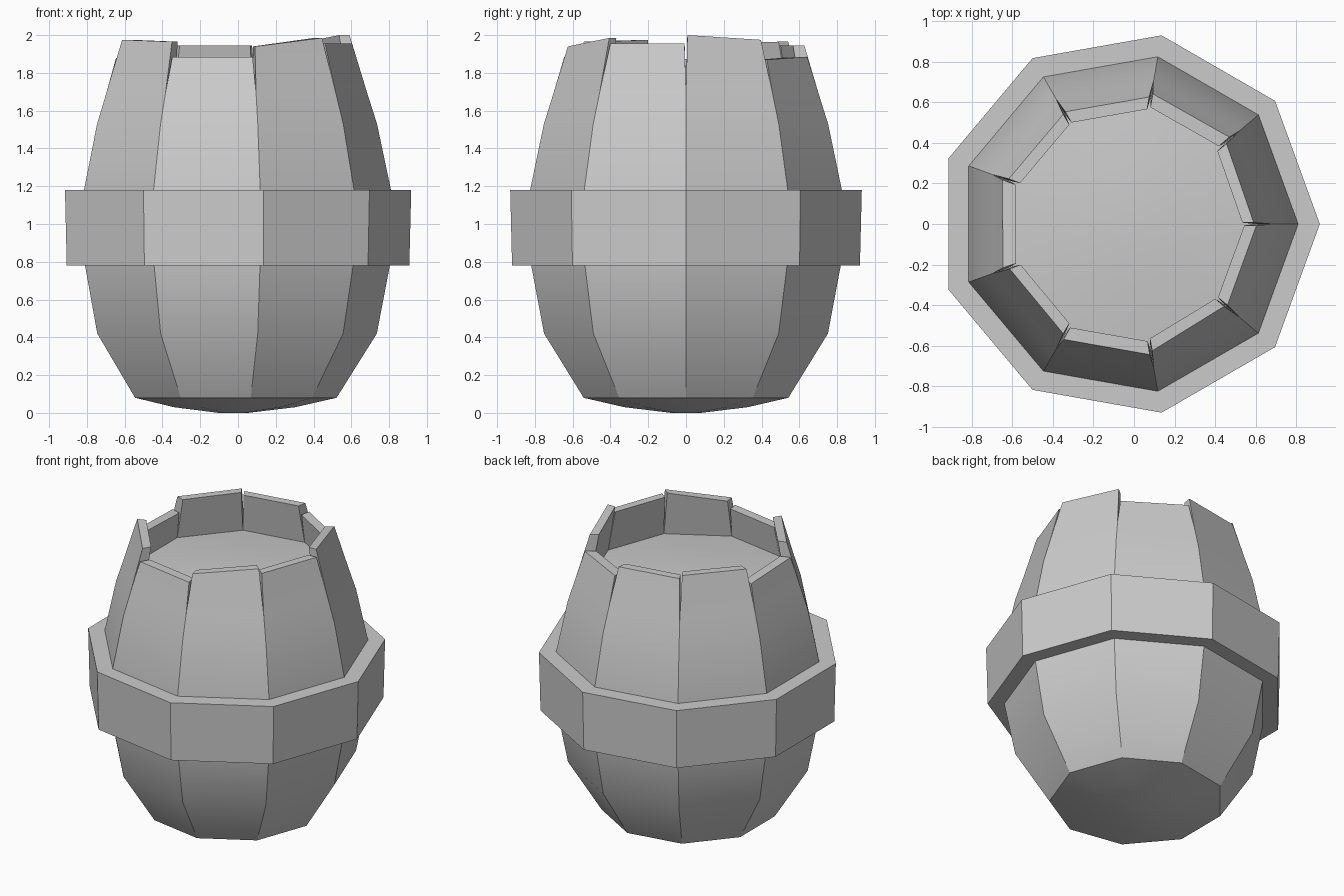
import bpy, math

if "Cube" in bpy.data.objects:
    bpy.data.objects.remove(bpy.data.objects["Cube"])

N = 9
STEP = 360 / N
CX = -0.028  # nine-sided shape is shifted so its bounds are centred


def point(r, deg, z):
    a = math.radians(deg)
    return (CX + r * math.cos(a), r * math.sin(a), z)


def make(name, verts, faces, angle=28):
    me = bpy.data.meshes.new(name)
    me.from_pydata(verts, [], faces)
    me.update()
    ob = bpy.data.objects.new(name, me)
    bpy.context.collection.objects.link(ob)
    bpy.ops.object.select_all(action='DESELECT')
    ob.select_set(True)
    bpy.context.view_layer.objects.active = ob
    bpy.ops.object.shade_smooth_by_angle(angle=math.radians(angle))
    return ob


def lathe(name, profile, closed=False, up=True):
    """Nine-sided revolve of (radius, z) points; open profiles get an end cap."""
    n = len(profile)
    verts = [point(r, i * STEP, z) for r, z in profile for i in range(N)]
    faces = []
    for k in range(n if closed else n - 1):
        for i in range(N):
            j, m = (i + 1) % N, (k + 1) % n
            f = (k * N + i, k * N + j, m * N + j, m * N + i)
            faces.append(f if up else f[::-1])
    if not closed:
        cap = tuple(range((n - 1) * N, n * N))
        faces.append(cap if up else cap[::-1])
    return make(name, verts, faces)


# staves: common bulged side profile, uneven broken-looking top heights
SIDE = [(0.55, 0.08), (0.763, 0.42), (0.832, 0.78), (0.85, 1.0),
        (0.838, 1.18), (0.764, 1.53), (0.713, 1.69)]
TOPS = [(2.0, 1.975), (1.87, 1.885), (1.945, 1.945), (1.965, 1.96),
        (1.865, 1.88), (1.975, 1.965), (1.885, 1.885), (1.94, 1.985),
        (1.955, 1.955)]


def stave(i, tops):
    a, b = i * STEP, (i + 1) * STEP
    gap = 0.7
    verts = []
    for r, z in SIDE:
        verts += [point(r, a, z), point(r, b, z)]
    ends = ((a + gap, tops[0]), (b - gap, tops[1]))
    verts += [point(0.632 - (z - 1.955) * 0.3, d, z) for d, z in ends]
    verts += [point(0.572 - (z - 1.955) * 0.2, d, z) for d, z in ends]
    verts += [point(0.625, a, 1.66), point(0.625, b, 1.66)]
    rows = len(verts) // 2
    faces = [(2 * k, 2 * k + 1, 2 * k + 3, 2 * k + 2) for k in range(rows - 1)]
    s = 2 * (len(SIDE) - 1)
    faces += [(s, s + 2, s + 4, s + 6), (s + 1, s + 7, s + 5, s + 3)]
    make(f"stave_{i + 1}", verts, faces)


for i, t in enumerate(TOPS):
    stave(i, t)

# shallow domed bottom and recessed lid
lathe("barrel_bottom", [(0.55, 0.08), (0.33, 0.03), (0.08, 0.0)], up=False)
lathe("barrel_lid", [(0.63, 1.68), (0.33, 1.71), (0.08, 1.72)])

# wide hoop around the middle
lathe("hoop", [(0.935, 0.78), (0.945, 1.18), (0.825, 1.18), (0.82, 0.78)],
      closed=True)
